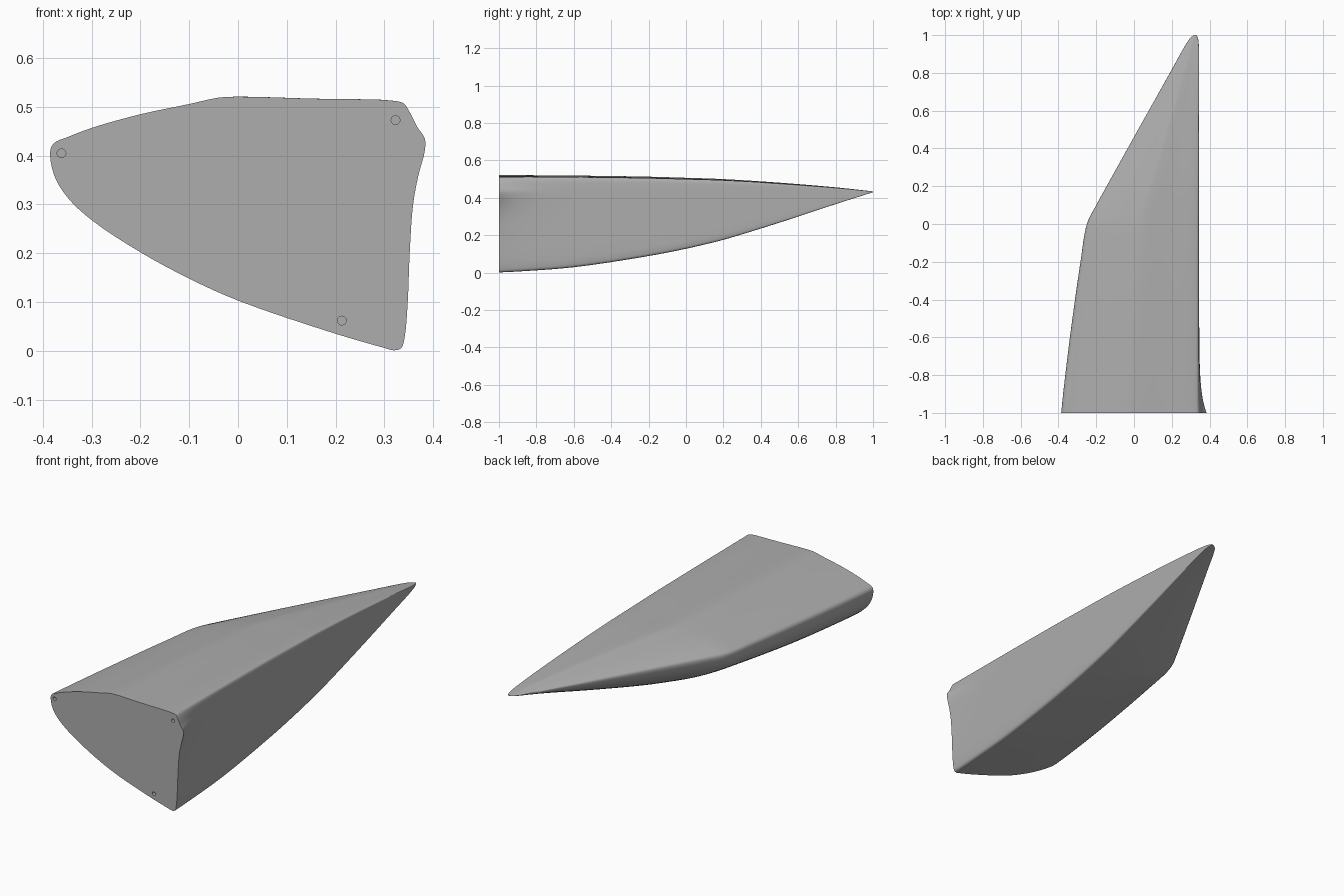
import bpy
import bmesh
import math
from mathutils import Vector

cube = bpy.data.objects.get("Cube")
if cube:
    bpy.data.objects.remove(cube)


def make_material(name, color):
    mat = bpy.data.materials.new(name)
    mat.use_nodes = True
    mat.diffuse_color = color
    mat.node_tree.nodes["Principled BSDF"].inputs["Base Color"].default_value = color
    return mat


def spline(points, steps, closed=False):
    """Centripetal curve through points of any dimension."""
    pts = [Vector(p) for p in points]
    if closed:
        pts = [pts[-1]] + pts + pts[:2]
    else:
        pts = [pts[0] * 2 - pts[1]] + pts + [pts[-1] * 2 - pts[-2]]
    result = []
    for a, b, c, d in zip(pts, pts[1:], pts[2:], pts[3:]):
        t1 = math.sqrt((b - a).length)
        t2 = t1 + math.sqrt((c - b).length)
        t3 = t2 + math.sqrt((d - c).length)
        for i in range(steps):
            t = t1 + (t2 - t1) * i / steps
            ab, bc = a.lerp(b, t / t1), b.lerp(c, (t - t1) / (t2 - t1))
            cd = c.lerp(d, (t - t2) / (t3 - t2))
            abc, bcd = ab.lerp(bc, t / t2), bc.lerp(cd, (t - t1) / (t3 - t1))
            result.append(abc.lerp(bcd, (t - t1) / (t2 - t1)))
    if not closed:
        result.append(pts[-2])
    return result


LEFT, RIGHT, TOP, SPLIT = -0.385, 0.345, 0.521, 0.41

# Front outline: x, z and the flare that only exists near the front
outline = [
    (-0.385, 0.41, 0), (-0.377, 0.426, 0), (-0.35, 0.438, 0), (-0.3, 0.457, 0),
    (-0.2, 0.485, 0), (-0.1, 0.506, 0), (-0.04, 0.519, 0), (0, 0.521, 0),
    (0.15, 0.517, 0), (0.325, 0.512, 0), (0.338, 0.507, 0.002),
    (0.343, 0.495, 0.006), (0.345, 0.46, 0.022), (0.345, 0.435, 0.038),
    (0.345, 0.41, 0.038), (0.345, 0.36, 0.025), (0.345, 0.3, 0.014),
    (0.345, 0.2, 0.007), (0.345, 0.1, 0.003), (0.342, 0.03, 0),
    (0.335, 0.006, 0), (0.32, 0.001, 0), (0.3, 0.006, 0), (0.2, 0.035, 0),
    (0, 0.103, 0), (-0.1, 0.148, 0), (-0.2, 0.202, 0), (-0.3, 0.268, 0),
    (-0.35, 0.315, 0), (-0.377, 0.36, 0),
]

# Stations along the length: y, left x, right x, top z, bottom z
stations = [
    (-1, -0.385, 0.345, 0.521, 0), (-0.9, -0.375, 0.345, 0.521, 0.005),
    (-0.6, -0.339, 0.345, 0.519, 0.028), (-0.2, -0.283, 0.345, 0.513, 0.088),
    (0, -0.249, 0.345, 0.507, 0.127), (0.1, -0.2, 0.345, 0.504, 0.15),
    (0.2, -0.145, 0.345, 0.5, 0.175), (0.5, 0.022, 0.345, 0.481, 0.267),
    (0.8, 0.19, 0.345, 0.456, 0.366), (0.95, 0.274, 0.343, 0.44, 0.414),
    (0.985, 0.298, 0.338, 0.436, 0.425), (1, 0.318, 0.331, 0.434, 0.43),
]

# Lofted wedge body
section = spline(outline, 4, closed=True)
bm = bmesh.new()
rings = []
for y, left, right, top, bottom in spline(stations, 6):
    split = SPLIT + 0.0055 * (y + 1) ** 2
    flare = math.exp(-(y + 1) / 0.1)
    ring = []
    for x, z, bump in section:
        px = right + (x - RIGHT) * (right - left) / (RIGHT - LEFT) + bump * flare
        if z > SPLIT:
            pz = split + (z - SPLIT) * (top - split) / (TOP - SPLIT)
        else:
            pz = split + (z - SPLIT) * (split - bottom) / SPLIT
        ring.append(bm.verts.new((px, y, max(pz, 0))))
    rings.append(ring)
count = len(section)
for a, b in zip(rings, rings[1:]):
    for i in range(count):
        j = (i + 1) % count
        bm.faces.new((a[i], a[j], b[j], b[i]))
bm.faces.new(rings[0])
bm.faces.new(rings[-1])
bmesh.ops.recalc_face_normals(bm, faces=bm.faces)
mesh = bpy.data.meshes.new("wedge_body")
bm.to_mesh(mesh)
bm.free()
mesh.materials.append(make_material("plain grey", (0.42, 0.42, 0.42, 1)))
body = bpy.data.objects.new("wedge_body", mesh)
bpy.context.collection.objects.link(body)

# Pin holes drilled into the flat front
for name, x, z in (("outer", -0.362, 0.405), ("upper", 0.323, 0.473), ("lower", 0.213, 0.062)):
    bpy.ops.mesh.primitive_cylinder_add(vertices=24, radius=0.009, depth=0.08,
                                        location=(x, -1, z), rotation=(math.pi / 2, 0, 0))
    cutter = bpy.context.object
    cutter.name = name + "_pin_hole_cutter"
    cutter.hide_render = True
    cutter.hide_set(True)
    cut = body.modifiers.new(name + "_pin_hole", "BOOLEAN")
    cut.operation = "DIFFERENCE"
    cut.solver = "EXACT"
    cut.object = cutter

# Smooth skin, crisp front rim; holes are applied so their edges stay sharp
bpy.ops.object.select_all(action="DESELECT")
bpy.context.view_layer.objects.active = body
body.select_set(True)
for mod in list(body.modifiers):
    bpy.ops.object.modifier_apply(modifier=mod.name)
for cutter in [o for o in bpy.data.objects if o.name.endswith("_pin_hole_cutter")]:
    bpy.data.objects.remove(cutter)
bpy.ops.object.shade_smooth_by_angle(angle=math.radians(40))
